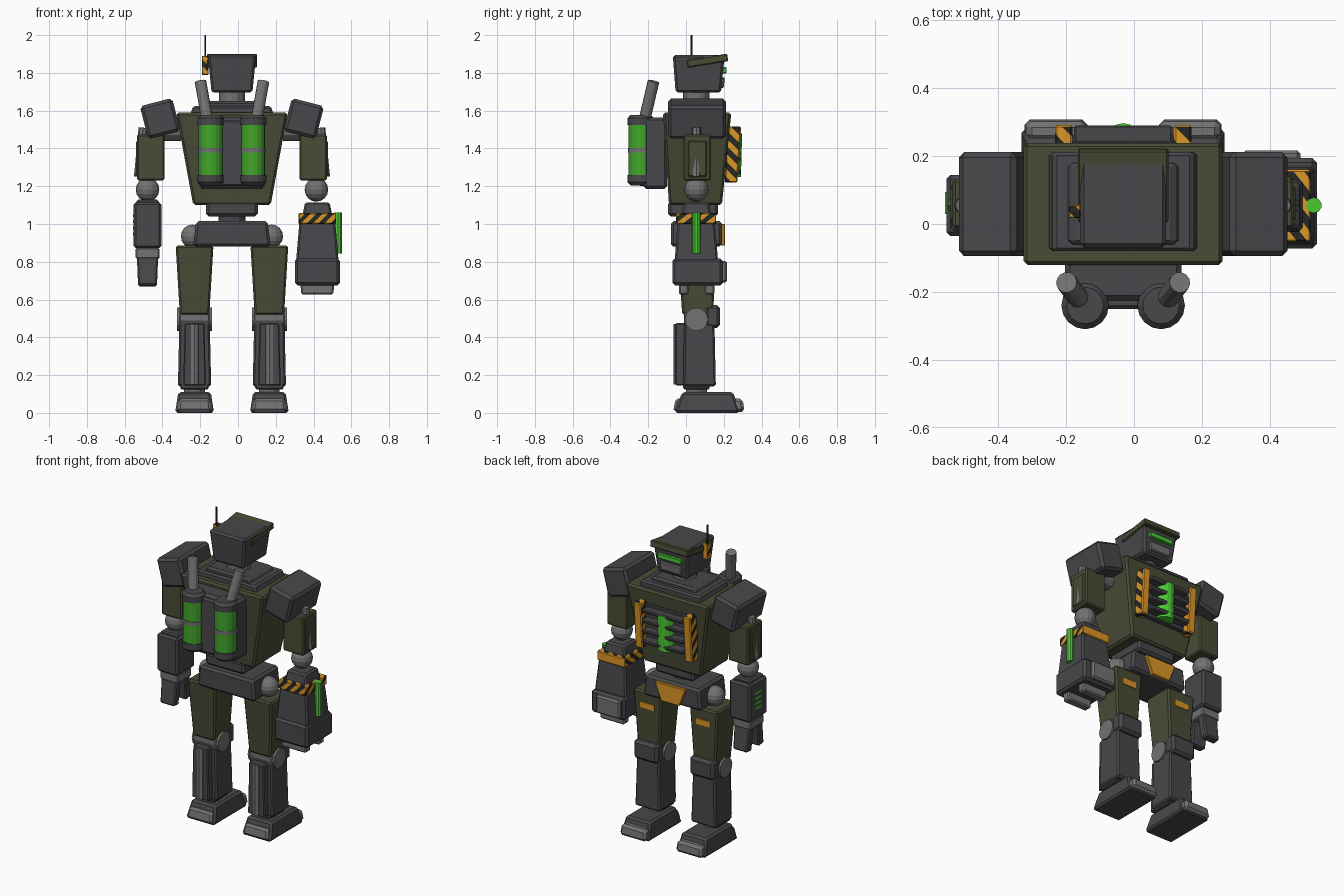
import bpy, bmesh, math
from mathutils import Matrix, Vector

AXIS = -0.032   # x of the robot's own centre line
MID = 0.055     # y of the limbs' centre line

cube = bpy.data.objects.get("Cube")
if cube:
    bpy.data.objects.remove(cube, do_unlink=True)


def paint(name, r, g, b):
    m = bpy.data.materials.new(name)
    m.use_nodes = True
    m.diffuse_color = (r, g, b, 1)
    m.node_tree.nodes["Principled BSDF"].inputs["Base Color"].default_value = (r, g, b, 1)
    return m


DARK = paint("dark_grey", .065, .065, .072)
OLIVE = paint("olive", .065, .072, .036)
STEEL = paint("light_grey", .17, .17, .17)
GREEN = paint("tank_green", .055, .38, .025)
GLOW = paint("glow_green", .07, .58, .035)
ORANGE = paint("orange", .72, .31, .02)
BLACK = paint("stripe_black", .02, .02, .018)


def finish(name, bm, mat):
    bmesh.ops.recalc_face_normals(bm, faces=bm.faces)
    mesh = bpy.data.meshes.new(name)
    bm.to_mesh(mesh)
    bm.free()
    mesh.materials.append(mat)
    ob = bpy.data.objects.new(name, mesh)
    ob.location.x = AXIS
    bpy.context.collection.objects.link(ob)
    return ob


def block(name, mat, x, z, half_x, y_low, y_top=None, bevel=.01, tilt=0, axis='Y'):
    """Bevelled box or frustum; half_x and y ranges may differ at bottom and top."""
    y_top = y_top or y_low
    hb, ht = half_x if isinstance(half_x, tuple) else (half_x, half_x)
    bm = bmesh.new()
    rings = []
    for h, (a, b), level in ((hb, y_low, z[0]), (ht, y_top, z[1])):
        rings.append([bm.verts.new((x + i * h, y, level))
                      for i, y in ((-1, a), (1, a), (1, b), (-1, b))])
    low, top = rings
    bm.faces.new(low)
    bm.faces.new(top)
    for i in range(4):
        j = (i + 1) % 4
        bm.faces.new((low[i], low[j], top[j], top[i]))
    if bevel:
        bmesh.ops.bevel(bm, geom=bm.edges[:], offset=bevel, segments=1, affect='EDGES')
    if tilt:
        centre = sum((v.co for v in bm.verts), Vector()) / len(bm.verts)
        bmesh.ops.rotate(bm, verts=bm.verts, cent=centre,
                         matrix=Matrix.Rotation(math.radians(tilt), 3, axis))
    return finish(name, bm, mat)


def rod(name, mat, start, end, radius, sides=12, radius2=None):
    a, b = Vector(start), Vector(end)
    turn = (b - a).to_track_quat('Z', 'Y').to_matrix().to_4x4()
    bm = bmesh.new()
    bmesh.ops.create_cone(bm, cap_ends=True, segments=sides, radius1=radius,
                          radius2=radius2 or radius, depth=(b - a).length,
                          matrix=Matrix.Translation((a + b) / 2) @ turn)
    return finish(name, bm, mat)


def ball(name, mat, centre, radius):
    bm = bmesh.new()
    bmesh.ops.create_uvsphere(bm, u_segments=14, v_segments=8, radius=radius,
                              matrix=Matrix.Translation(centre))
    return finish(name, bm, mat)


def stripe(ob, direction, pitch=.02):
    """Cut a part along diagonal planes and blacken every other band."""
    d = Vector(direction).normalized()
    bm = bmesh.new()
    bm.from_mesh(ob.data)
    spans = [v.co.dot(d) for v in bm.verts]
    for k in range(math.floor(min(spans) / pitch), math.ceil(max(spans) / pitch) + 1):
        bmesh.ops.bisect_plane(bm, geom=bm.verts[:] + bm.edges[:] + bm.faces[:],
                               plane_co=d * k * pitch, plane_no=d)
    for f in bm.faces:
        band = math.floor(f.calc_center_median().dot(d) / pitch)
        f.material_index = 1 if band % 2 and f.normal.y < .5 else 0
    bm.to_mesh(ob.data)
    bm.free()
    ob.data.materials.append(BLACK)


# Legs
for s, side in ((1, "left_"), (-1, "right_")):
    x = s * .198
    block(side + "foot", DARK, x, (0, .11), (.103, .086), (-.06, .285), (-.02, .25), .012)
    block(side + "toe_cap", STEEL, x, (.005, .075), (.094, .086), (.2, .31), (.2, .3), .015)
    block(side + "heel_cap", STEEL, x, (.008, .075), (.09, .08), (-.068, .02), (-.055, .02), .012)
    rod(side + "ankle", STEEL, (x, MID, .09), (x, MID, .15), .055)
    block(side + "ankle_collar", DARK, x, (.125, .155), .075, (-.015, .125), bevel=.006)
    block(side + "shin", DARK, x, (.14, .5), (.088, .08), (-.015, .158), (-.01, .15), .01)
    block(side + "calf_plate", DARK, x, (.145, .475), (.06, .052), (-.055, 0), bevel=.006)
    rod(side + "calf_piston", STEEL, (x, -.04, .15), (x, -.04, .47), .026, 8)
    block(side + "knee_band", STEEL, x, (.465, .53), .081, (-.01, .12), bevel=.006)
    rod(side + "knee_joint", STEEL, (x - .093, MID, .495), (x + .093, MID, .495), .062)
    block(side + "knee_pad", DARK, x, (.45, .57), .085, (.1, .18), bevel=.016)
    block(side + "thigh", OLIVE, x, (.52, .885), (.078, .1), (-.02, .145), (-.045, .155), .01)
    block(side + "thigh_marking", ORANGE, x, (.775, .815), .05, (.147, .157), (.148, .158), .001)
    ball(side + "hip_joint", STEEL, (s * .21, MID, .935), .062)

# Pelvis and waist
block("pelvis", DARK, 0, (.88, 1.015), (.205, .19), (-.08, .19), bevel=.014)
block("pelvis_plate", ORANGE, 0, (.885, 1.0), (.065, .11), (.185, .207), bevel=.004)
rod("waist", DARK, (0, MID, .99), (0, MID, 1.12), .072)
block("abdomen", DARK, 0, (1.04, 1.12), .137, (-.095, .17), bevel=.015)

# Torso
block("chest", OLIVE, 0, (1.1, 1.59), (.205, .295), (-.09, .19), (-.122, .24), .012)
block("collar_base", DARK, 0, (1.57, 1.625), (.225, .205), (-.08, .212), bevel=.01)
block("collar_top", DARK, 0, (1.61, 1.65), (.17, .15), (-.06, .18), bevel=.012)
block("chest_panel", DARK, 0, (1.24, 1.5), (.15, .155), (.19, .232), (.2, .245), .005)
rod("chest_core", GLOW, (0, .236, 1.25), (0, .242, 1.48), .055, 16)
for i in range(4):
    z = 1.262 + i * .065
    block("chest_vent_bar", DARK, 0, (z, z + .026), .145, (.22, .285), (.222, .292), .006)
for s, side in ((1, "left_"), (-1, "right_")):
    guard = block(side + "chest_guard", ORANGE, s * .175, (1.22, 1.515), .026,
                  (.205, .272), (.22, .292), .006)
    stripe(guard, (1, 1, 1), .024)

# Backpack with twin tanks and exhausts
block("backpack", DARK, 0, (1.185, 1.565), .172, (-.225, -.1), bevel=.015)
block("backpack_spine", DARK, 0, (1.2, 1.55), .06, (-.25, -.2), bevel=.01)
for s, side in ((1, "left_"), (-1, "right_")):
    x, y = s * .112, -.24
    rod(side + "tank_glass", GREEN, (x, y, 1.25), (x, y, 1.535), .064, 16)
    rod(side + "tank_band", STEEL, (x, y, 1.378), (x, y, 1.402), .067, 16)
    rod(side + "tank_base", DARK, (x, y, 1.222), (x, y, 1.26), .07, 16)
    rod(side + "tank_base_rim", DARK, (x, y, 1.205), (x, y, 1.222), .054, 16, .07)
    rod(side + "tank_cap", DARK, (x, y, 1.525), (x, y, 1.56), .07, 16)
    rod(side + "tank_cap_rim", DARK, (x, y, 1.56), (x, y, 1.578), .07, 16, .054)
    rod(side + "exhaust", STEEL, (s * .13, -.22, 1.55), (s * .167, -.172, 1.755), .031)

# Shoulders and upper arms
for s, side in ((1, "left_"), (-1, "right_")):
    block(side + "shoulder_pad", DARK, s * .38, (1.468, 1.648), .088,
          (-.095, .212), bevel=.016, tilt=s * 14.5)
    trim = block(side + "shoulder_trim", ORANGE, s * .473, (1.59, 1.605), .006,
                 (-.07, .185), bevel=0, tilt=s * 14.5)
    stripe(trim, (0, 1, 1))
    rod(side + "shoulder_joint", STEEL, (s * .27, MID, 1.5), (s * .4, MID, 1.5), .06)
    block(side + "upper_arm", OLIVE, s * .43, (1.23, 1.475), .072, (-.012, .132), bevel=.008)
    block(side + "arm_plate", OLIVE, s * .495, (1.25, 1.44), .013, (.01, .11), bevel=.006)
    rod(side + "arm_piston", STEEL, (s * .495, MID, 1.25), (s * .47, MID, 1.51), .024, 8)
    ball(side + "elbow", STEEL, (s * .447, MID, 1.182), .064)

# Heavy weapon arm
x = .452
block("weapon_neck", DARK, x, (1.04, 1.115), (.08, .065), (-.025, .135), (-.01, .12), .01)
ring = block("weapon_hazard_ring", ORANGE, x, (1.0, 1.058), .1, (-.052, .16), bevel=.005)
stripe(ring, (1, .8, -1), .019)
block("weapon_body", DARK, x, (.8, 1.01), (.113, .095), (-.06, .17), (-.045, .152), .01)
block("weapon_fist", DARK, x, (.675, .818), .119, (-.072, .195), bevel=.014)
block("fist_plate", STEEL, x - .015, (.69, .805), .085, (.18, .217), bevel=.01)
for y in (-.012, .125):
    block("fist_barrel", STEEL, x, (.627, .69), (.085, .09), (y - .026, y + .026), bevel=.008)
rod("weapon_light", GLOW, (.562, MID, .845), (.562, MID, 1.06), .023, 10)

# Claw arm
x = -.447
block("forearm_cap", DARK, x, (1.09, 1.13), (.068, .055), (-.02, .12), bevel=.008)
block("forearm", DARK, x, (.872, 1.115), .074, (-.035, .145), bevel=.012)
for i in range(4):
    z = .94 + i * .032
    block("forearm_light", GLOW, x - .074, (z, z + .014), .004, (.03, .095), bevel=0)
block("wrist", STEEL, x, (.815, .875), .064, (-.015, .125), bevel=.008)
for y, lean in ((.0, -8), (.105, 8)):
    block("claw_finger", DARK, x, (.672, .825), (.05, .056),
          (y - .026, y + .026), bevel=.008, tilt=lean, axis='X')

# Head
rod("neck", STEEL, (0, MID, 1.63), (0, MID, 1.72), .07, 14)
block("head", DARK, 0, (1.695, 1.895), (.108, .128), (-.055, .185), (-.07, .205), .012)
block("jaw", STEEL, 0, (1.72, 1.775), .075, (.17, .2), (.17, .206), .006)
block("visor", GLOW, 0, (1.797, 1.83), .085, (.185, .215), bevel=.004)
block("brow", OLIVE, 0, (1.845, 1.885), .133, (.005, .222), bevel=.005, tilt=9, axis='X')
beacon = block("antenna_mount", ORANGE, -.142, (1.79, 1.89), .017, (.018, .056), bevel=.003)
stripe(beacon, (1, 1, 1))
rod("antenna", BLACK, (-.142, .03, 1.85), (-.142, .03, 2.0), .005, 6)
